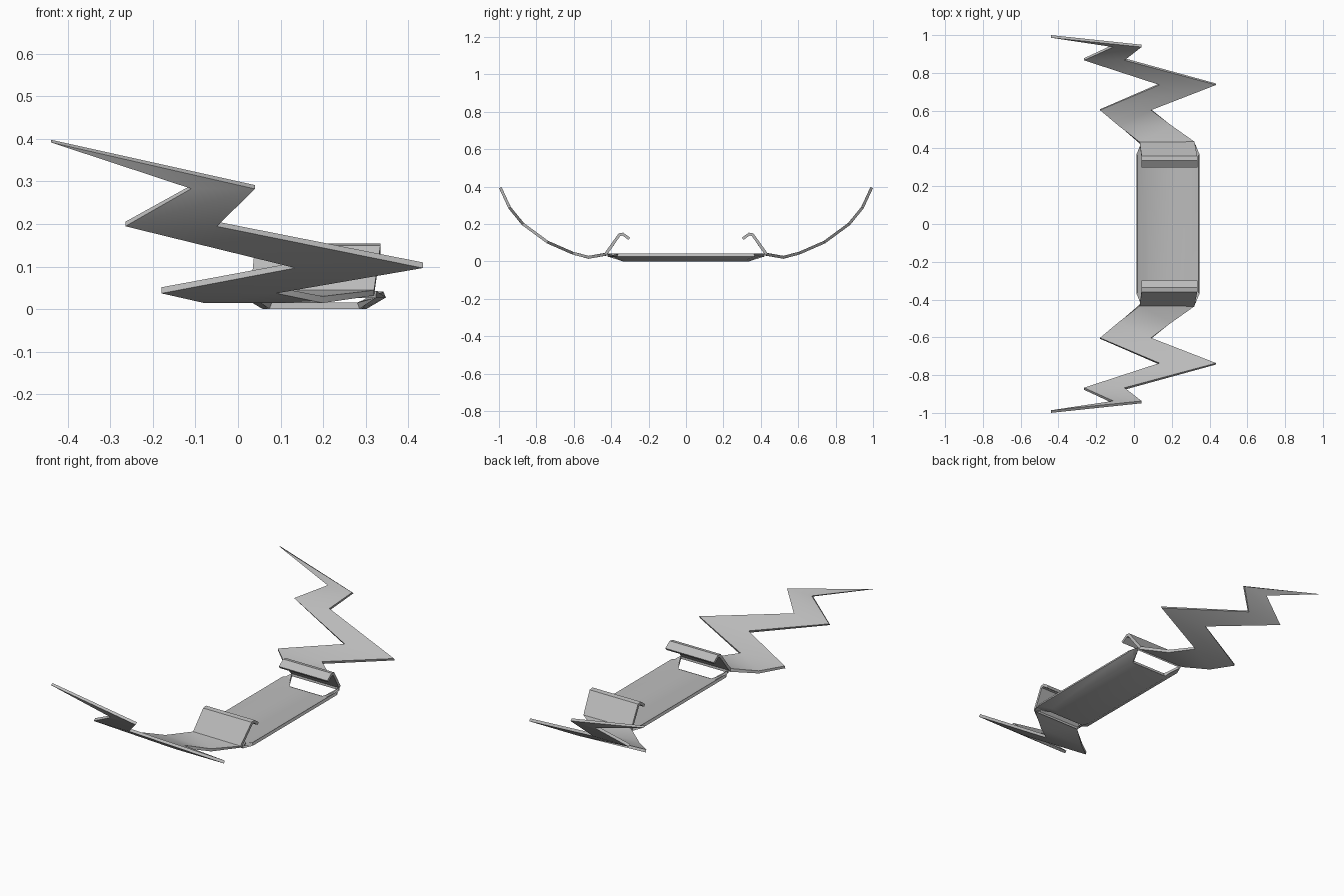
import bpy, bmesh, math

old = bpy.data.objects.get("Cube")
if old:
    bpy.data.objects.remove(old, do_unlink=True)

SHEET = 0.015

# single grey metal
metal = bpy.data.materials.new("grey_metal")
metal.use_nodes = True
grey = (0.5, 0.5, 0.5, 1)
metal.diffuse_color = grey
metal.node_tree.nodes["Principled BSDF"].inputs["Base Color"].default_value = grey


def sheet_object(name, bm, mirrored=False):
    """Turn an open surface into a smooth-shaded sheet with thickness."""
    bmesh.ops.recalc_face_normals(bm, faces=bm.faces)
    mesh = bpy.data.meshes.new(name)
    bm.to_mesh(mesh)
    bm.free()
    mesh.materials.append(metal)
    obj = bpy.data.objects.new(name, mesh)
    bpy.context.collection.objects.link(obj)
    solid = obj.modifiers.new("thickness", 'SOLIDIFY')
    solid.thickness = SHEET
    solid.offset = 0
    solid.use_even_offset = True
    if mirrored:
        mirror = obj.modifiers.new("other_end", 'MIRROR')
        mirror.use_axis = (False, True, False)
        mirror.use_mirror_merge = False
    bpy.ops.object.select_all(action='DESELECT')
    obj.select_set(True)
    bpy.context.view_layer.objects.active = obj
    for mod in list(obj.modifiers):
        bpy.ops.object.modifier_apply(modifier=mod.name)
    bpy.ops.object.shade_smooth_by_angle(angle=math.radians(42))
    return obj


# shallow tray: eight-sided floor and wider rim, with a slot in each end wall
def eight_sides(bm, half_x, half_y, cut_x, cut_y, z):
    corner = [(half_x, half_y - cut_y), (half_x - cut_x, half_y)]
    ring = (corner + [(-x, y) for x, y in reversed(corner)]
            + [(-x, -y) for x, y in corner]
            + [(x, -y) for x, y in reversed(corner)])
    return [bm.verts.new((0.18 + x, y, z)) for x, y in ring]


bm = bmesh.new()
floor = eight_sides(bm, 0.12, 0.335, 0.015, 0.03, SHEET / 2)
rim = eight_sides(bm, 0.165, 0.42, 0.02, 0.055, 0.034)
bm.faces.new(floor)
walls = [bm.faces.new((floor[i], floor[(i + 1) % 8], rim[(i + 1) % 8], rim[i]))
         for i in range(8)]
ends = [w for w in walls
        if abs(w.calc_center_median().y) > 0.36
        and abs(w.calc_center_median().x - 0.18) < 0.01]
bmesh.ops.inset_individual(bm, faces=ends, thickness=0.02, use_even_offset=True)
bmesh.ops.delete(bm, geom=ends, context='FACES')
sheet_object("tray", bm)

# hooked, zigzag strip: y, z, low x edge, high x edge
rows = [
    (0.303, 0.121, 0.04, 0.335),
    (0.338, 0.146, 0.04, 0.335),
    (0.356, 0.143, 0.04, 0.335),
    (0.430, 0.038, 0.03, 0.32),
    (0.520, 0.022, -0.08, 0.20),
    (0.605, 0.044, -0.18, 0.09),
    (0.740, 0.103, 0.135, 0.435),
    (0.872, 0.200, -0.265, -0.05),
    (0.943, 0.287, -0.11, 0.04),
]
bm = bmesh.new()
pairs = [(bm.verts.new((a, y, z)), bm.verts.new((b, y, z))) for y, z, a, b in rows]
for (a, b), (c, d) in zip(pairs, pairs[1:]):
    bm.faces.new((a, b, d, c))
tip = bm.verts.new((-0.44, 0.993, 0.395))
bm.faces.new((*pairs[-1], tip))
sheet_object("zigzag_hooks", bm, mirrored=True)
